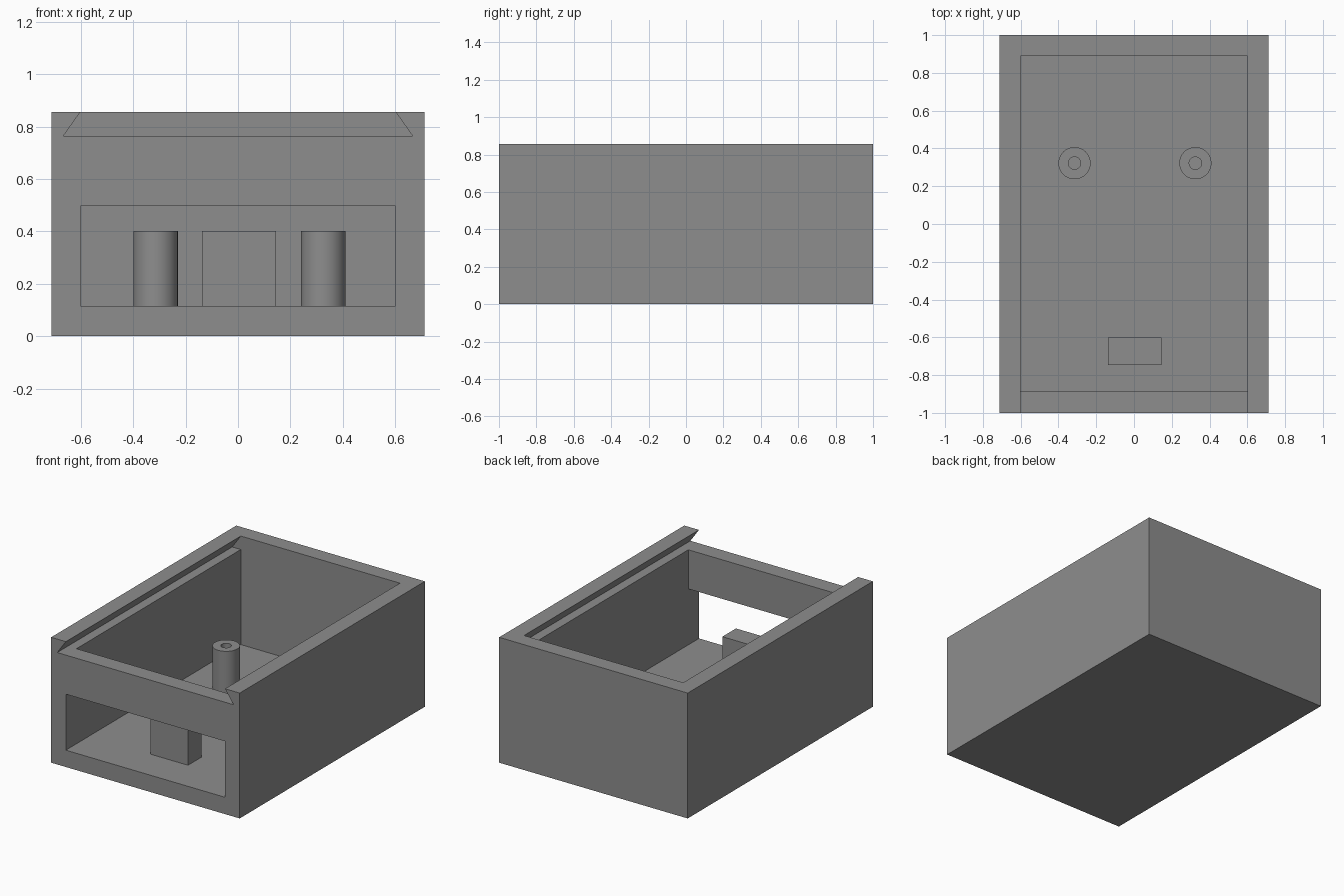
import bpy, bmesh, math

if "Cube" in bpy.data.objects:
    bpy.data.objects.remove(bpy.data.objects["Cube"])

W, L, H = 0.713, 1.0, 0.857      # half width, half length, height
IN_X, IN_F, IN_B = 0.602, -0.885, 0.89   # cavity limits
FLOOR, LEDGE, POST_TOP = 0.115, 0.765, 0.402

grey = bpy.data.materials.new("plain grey")
grey.diffuse_color = (0.27, 0.27, 0.27, 1)
grey.use_nodes = True
grey.node_tree.nodes["Principled BSDF"].inputs["Base Color"].default_value = grey.diffuse_color


def finish(name, bm):
    bmesh.ops.recalc_face_normals(bm, faces=bm.faces)
    me = bpy.data.meshes.new(name)
    bm.to_mesh(me)
    bm.free()
    me.materials.append(grey)
    ob = bpy.data.objects.new(name, me)
    bpy.context.collection.objects.link(ob)
    return ob


def prism(name, outline, y0, y1):
    """Extrude an (x, z) outline along y."""
    bm = bmesh.new()
    face = bm.faces.new([bm.verts.new((x, y0, z)) for x, z in outline])
    ext = bmesh.ops.extrude_face_region(bm, geom=[face])["geom"]
    bmesh.ops.translate(bm, vec=(0, y1 - y0, 0),
                        verts=[v for v in ext if isinstance(v, bmesh.types.BMVert)])
    return finish(name, bm)


def box(name, x0, x1, y0, y1, z0, z1):
    return prism(name, [(x0, z0), (x1, z0), (x1, z1), (x0, z1)], y0, y1)


def cylinder(name, x, y, r, z0, z1, n=64):
    bm = bmesh.new()
    bmesh.ops.create_cone(bm, cap_ends=True, segments=n, radius1=r, radius2=r, depth=z1 - z0)
    bmesh.ops.translate(bm, vec=(x, y, (z0 + z1) / 2), verts=bm.verts)
    return finish(name, bm)


def combine(target, other, op):
    mod = target.modifiers.new(other.name, "BOOLEAN")
    mod.operation, mod.solver, mod.object = op, "EXACT", other
    bpy.ops.object.select_all(action="DESELECT")
    bpy.context.view_layer.objects.active = target
    target.select_set(True)
    bpy.ops.object.modifier_apply(modifier=mod.name)
    bpy.data.objects.remove(other)


# Outer shell with its cavity
case = box("case", -W, W, -L, L, 0, H)
combine(case, box("cavity", -IN_X, IN_X, IN_F, IN_B, FLOOR, H + 0.1), "DIFFERENCE")

# Dovetail slot for a sliding lid, open at the front
slope = (0.667 - IN_X) / (H - LEDGE)
top = IN_X - slope * 0.05
slot = [(-0.667, LEDGE), (0.667, LEDGE), (top, H + 0.05), (-top, H + 0.05)]
combine(case, prism("lid_slot", slot, -L - 0.1, IN_B), "DIFFERENCE")

# Front window, flush with the floor and inner walls
combine(case, box("front_window", -IN_X, IN_X, -L - 0.1, IN_F + 0.05, FLOOR, 0.498), "DIFFERENCE")

# Support block near the front
combine(case, box("support_block", -0.138, 0.145, -0.747, -0.6, FLOOR - 0.03, POST_TOP), "UNION")

# Two hollow screw posts
for x in (-0.315, 0.325):
    combine(case, cylinder("screw_post", x, 0.322, 0.085, FLOOR - 0.03, POST_TOP), "UNION")
    combine(case, cylinder("screw_hole", x, 0.322, 0.033, FLOOR, POST_TOP + 0.1, 32), "DIFFERENCE")

bpy.context.view_layer.objects.active = case
case.select_set(True)
bpy.ops.object.shade_smooth_by_angle(angle=math.radians(30))
